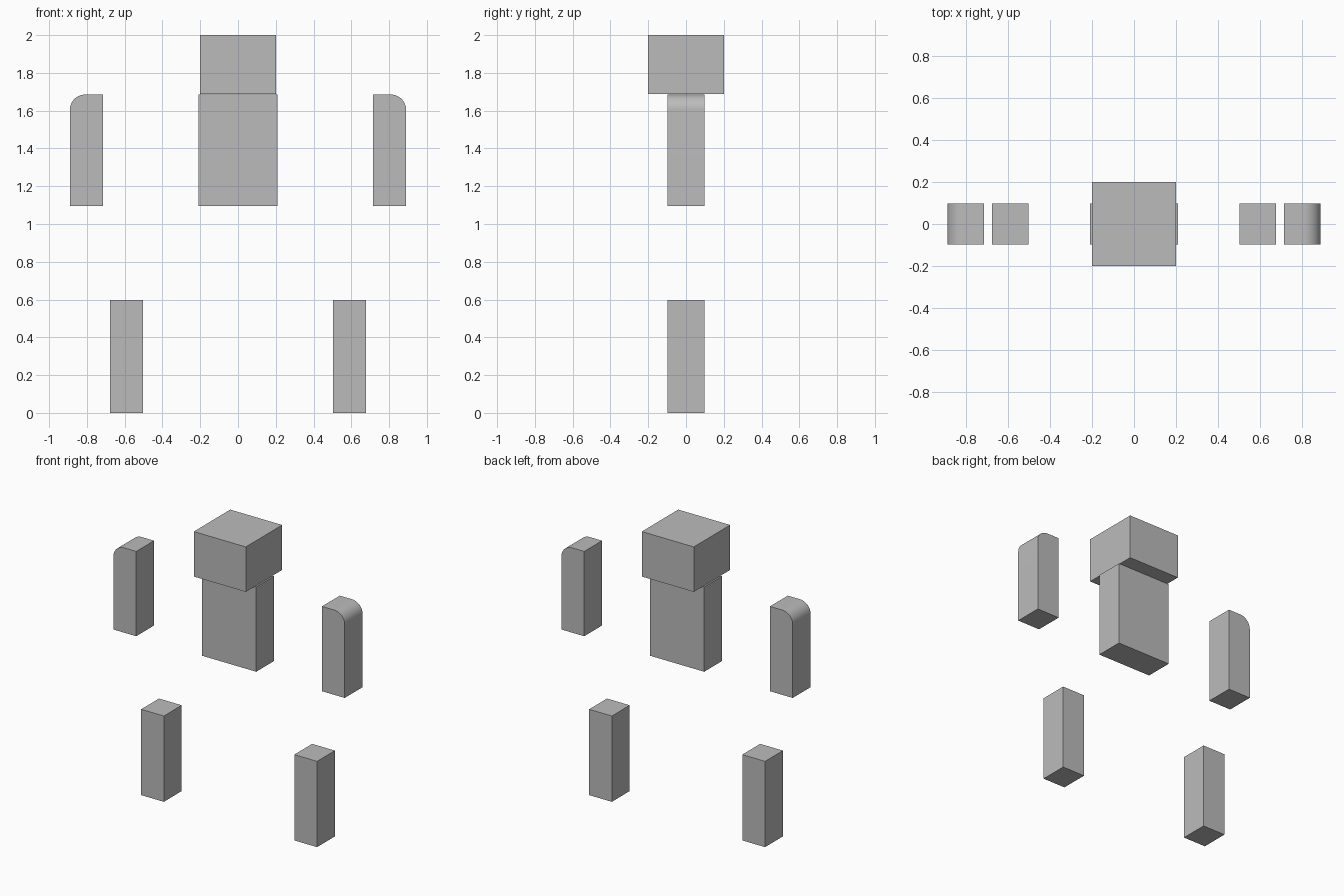
import bpy, bmesh, math

if "Cube" in bpy.data.objects:
    bpy.data.objects.remove(bpy.data.objects["Cube"])

# One flat grey for every part
grey = bpy.data.materials.new("plain_grey")
grey.diffuse_color = (0.5, 0.5, 0.5, 1)
grey.use_nodes = True
grey.node_tree.nodes["Principled BSDF"].inputs["Base Color"].default_value = grey.diffuse_color


def extrude_profile(name, outline, depth):
    """Solid from an x/z outline, centred on y = 0."""
    bm = bmesh.new()
    face = bm.faces.new([bm.verts.new((x, -depth / 2, z)) for x, z in outline])
    moved = bmesh.ops.extrude_face_region(bm, geom=[face])["geom"]
    bmesh.ops.translate(bm, vec=(0, depth, 0),
                        verts=[v for v in moved if isinstance(v, bmesh.types.BMVert)])
    bmesh.ops.recalc_face_normals(bm, faces=bm.faces)
    mesh = bpy.data.meshes.new(name)
    bm.to_mesh(mesh)
    bm.free()
    mesh.materials.append(grey)
    obj = bpy.data.objects.new(name, mesh)
    bpy.context.collection.objects.link(obj)
    return obj


def rect(x0, x1, z0, z1):
    return [(x0, z0), (x1, z0), (x1, z1), (x0, z1)]


# Head and torso
extrude_profile("head", rect(-0.2, 0.2, 1.687, 2.0), 0.4)
extrude_profile("torso", rect(-0.209, 0.209, 1.095, 1.685), 0.196)

# Arms with rounded outer shoulders, and plain legs
RADIUS, STEPS = 0.08, 12
for side, s in (("left", -1), ("right", 1)):
    shoulder = [(0.89 - RADIUS + RADIUS * math.cos(a), 1.685 - RADIUS + RADIUS * math.sin(a))
                for a in (i * math.pi / 2 / STEPS for i in range(STEPS + 1))]
    outline = [(0.715, 1.095), (0.89, 1.095)] + shoulder + [(0.715, 1.685)]
    arm = extrude_profile(side + "_arm", [(s * x, z) for x, z in outline], 0.196)
    bpy.ops.object.select_all(action="DESELECT")
    arm.select_set(True)
    bpy.context.view_layer.objects.active = arm
    bpy.ops.object.shade_smooth_by_angle(angle=math.radians(30))

    leg = rect(0.502, 0.677, 0.0, 0.597)
    extrude_profile(side + "_leg", [(s * x, z) for x, z in leg], 0.196)
